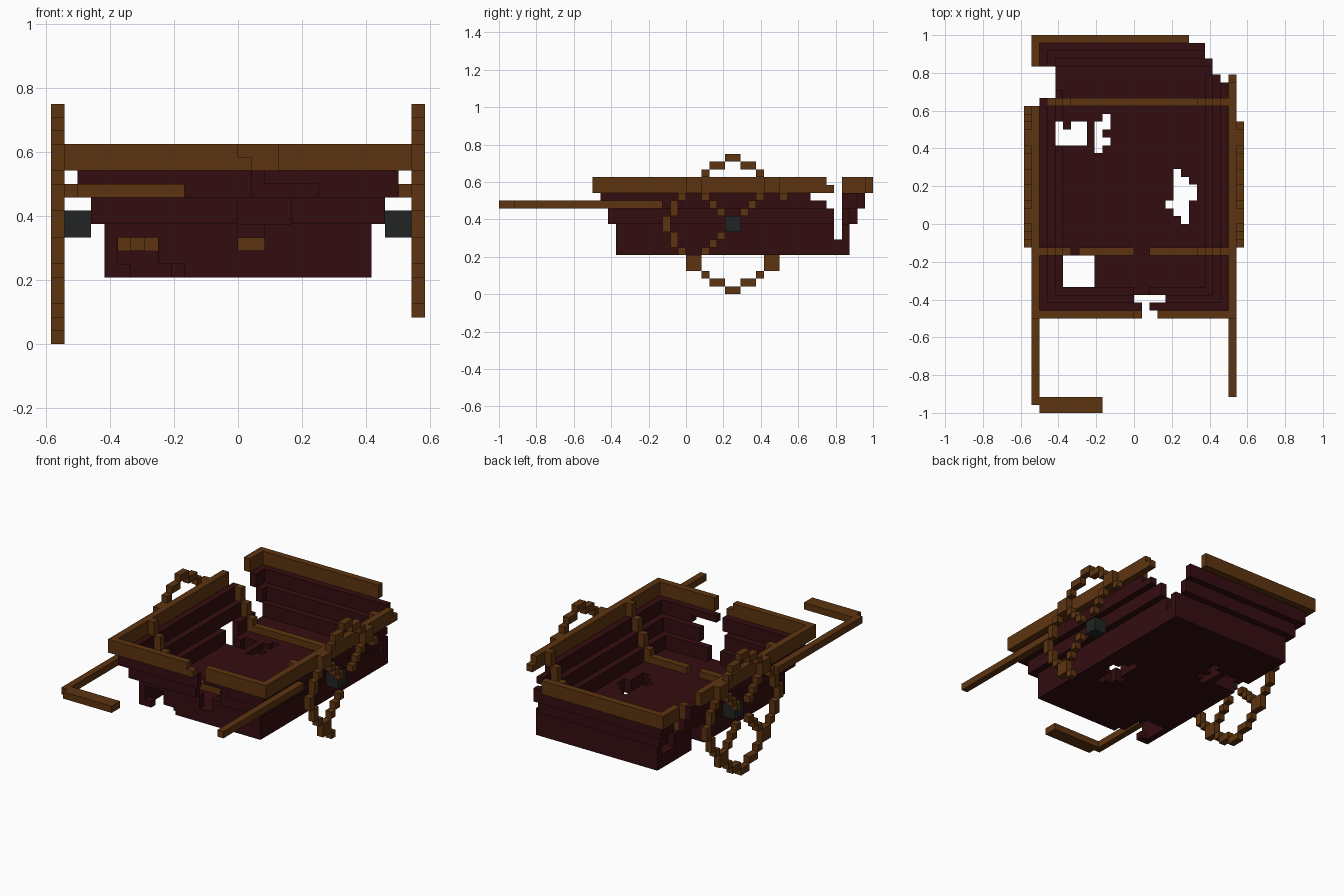
import bpy, bmesh
from mathutils import Vector

U = 1 / 24  # size of one block

if "Cube" in bpy.data.objects:
    bpy.data.objects.remove(bpy.data.objects["Cube"], do_unlink=True)


def material(name, rgb):
    m = bpy.data.materials.new(name)
    m.use_nodes = True
    m.diffuse_color = (*rgb, 1)
    b = m.node_tree.nodes["Principled BSDF"]
    b.inputs["Base Color"].default_value = (*rgb, 1)
    b.inputs["Roughness"].default_value = 0.9
    return m


BROWN = material("brown wood", (0.108, 0.034, 0.005))
RED = material("dark red wood", (0.034, 0.004, 0.005))
GREY = material("dark iron", (0.016, 0.018, 0.018))


def cells(x0, x1, y0, y1, z0, z1):
    """All unit blocks inside a box given in block units."""
    return {(x, y, z) for x in range(x0, x1) for y in range(y0, y1) for z in range(z0, z1)}


def ring(x, y0, y1, z0, z1):
    """Hollow rectangular course of planks, one block thick."""
    return cells(-x, x, y0, y1, z0, z1) - cells(1 - x, x - 1, y0 + 1, y1 - 1, z0, z1)


def cut(blocks, boxes):
    for b in boxes:
        blocks -= cells(*b)
    return blocks


def build(name, blocks, mat):
    """Skin a set of blocks with their exposed faces, then merge flat areas."""
    bm = bmesh.new()
    verts = {}

    def vert(p):
        if p not in verts:
            verts[p] = bm.verts.new(Vector(p) * U)
        return verts[p]

    for c in sorted(blocks):
        for axis in range(3):
            for side in (0, 1):
                n = list(c)
                n[axis] += 2 * side - 1
                if tuple(n) in blocks:
                    continue
                a, b = (axis + 1) % 3, (axis + 2) % 3
                loop = []
                for da, db in ((0, 0), (1, 0), (1, 1), (0, 1)):
                    p = list(c)
                    p[axis] += side
                    p[a] += da
                    p[b] += db
                    loop.append(vert(tuple(p)))
                bm.faces.new(loop if side else loop[::-1])
    bmesh.ops.dissolve_limit(bm, angle_limit=0.01, verts=bm.verts, edges=bm.edges)
    me = bpy.data.meshes.new(name)
    bm.to_mesh(me)
    bm.free()
    me.materials.append(mat)
    ob = bpy.data.objects.new(name, me)
    bpy.context.collection.objects.link(ob)
    return ob


# Hull: floor and three courses stepping outwards
hull = cells(-10, 10, -9, 21, 5, 7) | ring(10, -9, 21, 5, 9)
hull |= ring(11, -10, 22, 9, 11) | ring(12, -11, 23, 11, 13)
cut(hull, [
    # ragged holes in the floor
    (-10, -9, 10, 13, 5, 9), (-9, -8, 10, 12, 5, 7), (-8, -6, 10, 13, 5, 7),
    (-5, -4, 9, 13, 5, 7), (-4, -3, 10, 11, 5, 7), (-4, -3, 12, 14, 5, 7),
    (4, 5, 2, 3, 5, 7), (5, 6, 1, 7, 5, 7), (6, 7, 0, 6, 5, 7), (7, 8, 3, 5, 5, 7),
    (-9, -5, -8, -4, 5, 7),
    # holes in the front wall
    (0, 2, -9, -8, 7, 9), (-9, -6, -9, -8, 6, 8), (-8, -4, -9, -8, 5, 6),
    (0, 4, -10, -9, 9, 11), (1, 6, -11, -10, 11, 12), (1, 2, -11, -10, 12, 13),
    # gap in the right wall
    (-12, -10, 16, 20, 9, 13), (-10, -9, 17, 20, 7, 9),
    # broken back left corner
    (9, 10, 19, 20, 7, 9), (9, 12, 19, 23, 9, 13),
    (11, 12, 18, 20, 11, 12), (11, 12, 16, 20, 12, 13),
])
build("hull", hull, RED)

# Rim rail around the top
rail = ring(13, -12, 24, 13, 15)
cut(rail, [
    (0, 3, -12, -11, 14, 15), (1, 3, -12, -11, 13, 14),
    (-13, -12, 15, 20, 13, 15),
    (7, 13, 23, 24, 13, 15), (12, 13, 19, 24, 13, 14), (12, 13, 18, 24, 14, 15),
])
build("rim_rail", rail, BROWN)


# Ribs crossing the floor and climbing the stepped walls
def rib(y):
    r = cells(-9, 9, y, y + 1, 7, 8)
    for x, z0, z1 in ((8, 7, 9), (9, 9, 11), (10, 11, 13), (11, 13, 15)):
        r |= cells(x, x + 1, y, y + 1, z0, z1) | cells(-x - 1, -x, y, y + 1, z0, z1)
    return r


build("front_rib", cut(rib(-4), [(0, 2, -4, -3, 7, 8), (-8, -7, -4, -3, 7, 8)]), BROWN)
build("back_rib", cut(rib(15), [(-12, -11, 15, 16, 13, 15)]), BROWN)

# Wheels: mirrored eighth of a rim plus diagonal spokes
EIGHTH = [(0, 8), (1, 7), (2, 7), (3, 6), (4, 5), (5, 5), (4, 4),
          (3, 3), (2, 2), (1, 1)]


def wheel(x):
    w = set()
    for a, b in EIGHTH:
        for dy, dz in ((a, b), (b, a)):
            w |= {(x, 6 + sy, 9 + sz) for sy in (dy, -dy - 1) for sz in (dz, -dz - 1)}
    return w


build("right_wheel", wheel(-14), BROWN)
# The left wheel has lost its lower rear part
build("left_wheel", cut(wheel(13), [(13, 14, 3, 15, 0, 5), (13, 14, 6, 15, 5, 8),
                                    (13, 14, 11, 15, 5, 12), (13, 14, 13, 15, 0, 18)]), BROWN)
for side, x in (("right", -13), ("left", 11)):
    build(side + "_hub", cells(x, x + 2, 5, 7, 8, 10), GREY)

# Pulling shafts, the right one still carrying a piece of the crossbar
build("right_shaft", cells(-13, -12, -23, -3, 11, 12) | cells(-12, -4, -24, -22, 11, 12), BROWN)
build("left_shaft", cells(12, 13, -22, -3, 11, 12), BROWN)
